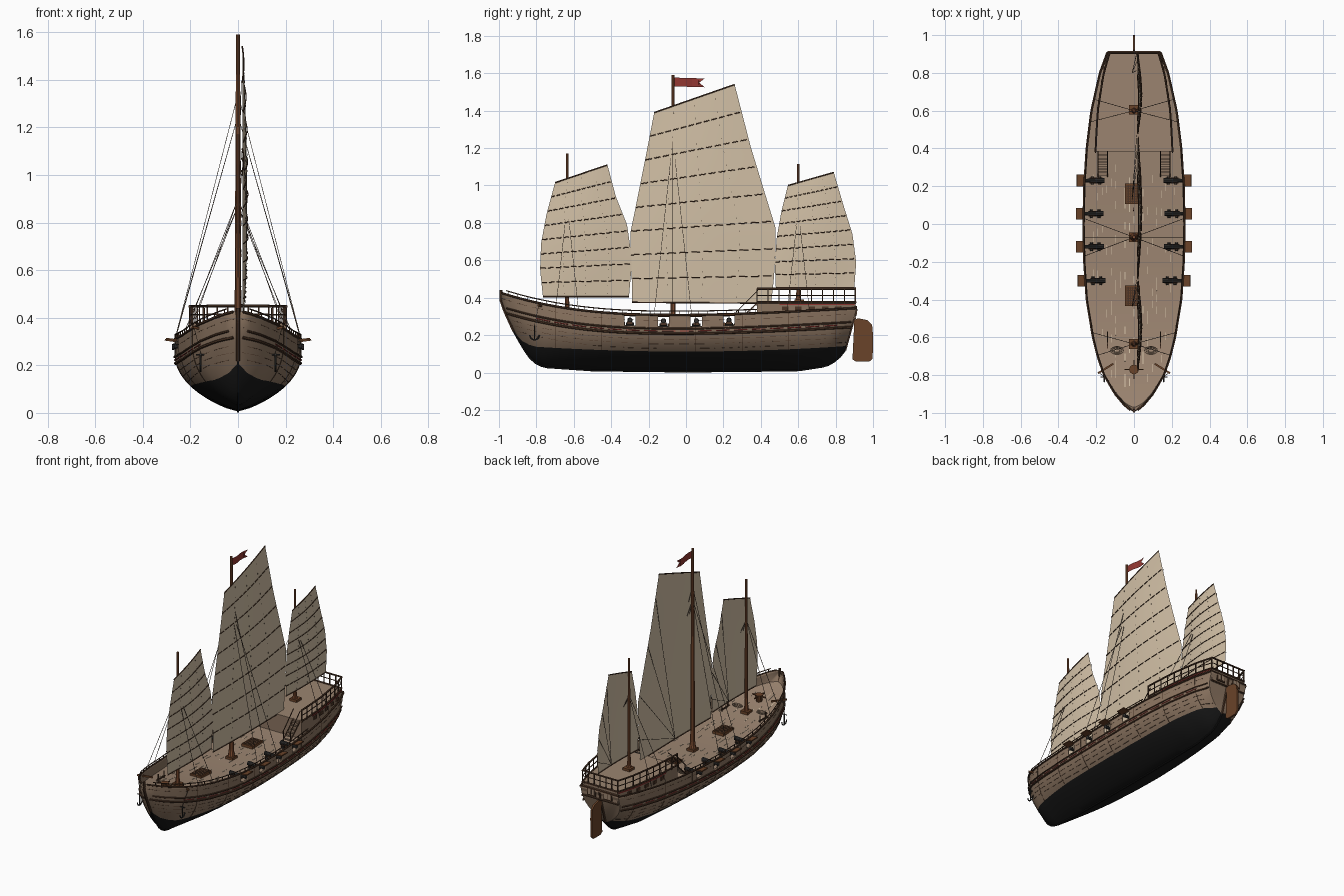
import bpy, bmesh, math, random
from mathutils import Vector, Matrix

random.seed(4)
if "Cube" in bpy.data.objects:
    bpy.data.objects.remove(bpy.data.objects["Cube"])


def material(name, *rgb):
    m = bpy.data.materials.new(name)
    m.use_nodes = True
    col = [(c / 255 / 12.92 if c < 11 else ((c / 255 + .055) / 1.055) ** 2.4) for c in rgb] + [1]
    m.diffuse_color = col
    m.node_tree.nodes["Principled BSDF"].inputs["Base Color"].default_value = col
    return m


SAIL = material("sail canvas", 210, 192, 166)
DECK = material("deck planks", 155, 132, 112)
HULL = material("hull planks", 140, 117, 97)
BLACK = material("tarred bottom", 24, 24, 24)
TRIM = material("dark trim", 76, 53, 38)
MAST = material("mast wood", 136, 83, 53)
WOOD = material("hatch wood", 106, 67, 41)
RED = material("red paint", 147, 56, 50)
IRON = material("gun iron", 50, 49, 48)
ROPE = material("rope", 88, 74, 62)


# Mesh helpers
def finish(bm, name, *mats, smooth=False):
    me = bpy.data.meshes.new(name)
    bm.to_mesh(me)
    bm.free()
    for m in mats:
        me.materials.append(m)
    if smooth:
        for p in me.polygons:
            p.use_smooth = True
        me.set_sharp_from_angle(angle=math.radians(35))
    ob = bpy.data.objects.new(name, me)
    bpy.context.collection.objects.link(ob)
    return ob


def box(bm, c, size, rot=Matrix()):
    bmesh.ops.create_cube(bm, size=1, matrix=Matrix.Translation(c) @ rot @ Matrix.Diagonal((*size, 1)))


def tube(bm, pts, r, n=6, r2=None):
    pts = [Vector(p) for p in pts]
    d = (pts[-1] - pts[0]).normalized()
    ref = Vector((1, 0, 0)) if abs(d.z) > .8 else Vector((0, 0, 1))
    rings = []
    for i, p in enumerate(pts):
        t = pts[min(i + 1, len(pts) - 1)] - pts[max(i - 1, 0)]
        a = t.cross(ref).normalized()
        b = a.cross(t).normalized()
        rad = r if r2 is None else r + (r2 - r) * i / (len(pts) - 1)
        angs = [math.tau * (k + .5) / n for k in range(n)]
        rings.append([bm.verts.new(p + rad * (a * math.cos(q) + b * math.sin(q))) for q in angs])
    for u, v in zip(rings, rings[1:]):
        for k in range(n):
            bm.faces.new((u[k], u[k - 1], v[k - 1], v[k]))
    bm.faces.new(rings[0])
    bm.faces.new(rings[-1][::-1])


def lerp(table, y):
    for (a, p), (b, q) in zip(table, table[1:]):
        if y <= b:
            return p + (q - p) * max(0, (y - a) / (b - a))
    return table[-1][1]


def span(a, b, n):
    return [a + (b - a) * i / n for i in range(n + 1)]


# Hull lines
BEAM = [(-1, 0), (-.96, .05), (-.9, .1), (-.8, .158), (-.7, .192), (-.6, .217), (-.4, .25), (-.2, .263),
        (0, .267), (.2, .263), (.4, .25), (.6, .225), (.8, .18), (.91, .14)]
KEEL = [(-1, .42), (-.97, .33), (-.92, .22), (-.87, .13), (-.82, .06), (-.76, .03), (-.5, .012), (0, .006),
        (.6, .012), (.75, .035), (.81, .07), (.85, .12)]
PORTS = (-.3, -.12, .055, .23)


def sheer(y):
    return .308 + (.122 * (-y) ** 2.7 if y < 0 else .042 * y ** 1.5)


def deck_z(y):
    return sheer(y) - .062


def water(y):
    return .112 + .04 * y * y + .45 * max(0, -y - .82)


def transom_y(z):
    return .85 + .28 * (z - .12)


def half(y, z):
    k = lerp(KEEL, y)
    t = min(1, max(0, (z - k) / ((sheer(y) - k) * .8)))
    return lerp(BEAM, y) * math.sin(math.pi / 2 * t ** .75)


def hull_line(sx, drop, y0=-.985, y1=.91, out=.001):
    ys = [y for y in span(y0, y1, 70)
          if sheer(y) - drop > lerp(KEEL, y) + .006 and y < transom_y(sheer(y) - drop) + .004]
    return [(sx * (half(y, sheer(y) - drop) + out), y, sheer(y) - drop) for y in ys]


# Hull shell with open gun ports and a raked flat transom
ys = sorted(set(span(-.99, .84, 48) + [.91] + [p + d for p in PORTS for d in (-.03, .03)]))
bm = bmesh.new()
rows = []
for y in ys:
    k, s = lerp(KEEL, y), sheer(y)
    wl = max(k, water(y))
    low = max(wl, s - .062)
    zs = [s, max(k, s - .012)] + span(low, wl, 5) + span(wl, k, 8)[1:]
    side = [(half(y, z), transom_y(z) if y == ys[-1] else y, z) for z in zs]
    rows.append([bm.verts.new(p) for p in side + [(-x, v, z) for x, v, z in side[-2::-1]]])
last = len(rows[0]) - 2
for i, (a, b) in enumerate(zip(rows, rows[1:])):
    mid = (ys[i] + ys[i + 1]) / 2
    for j in range(last + 1):
        depth = min(j, last - j)
        if depth == 1 and any(abs(mid - p) < .03 for p in PORTS):
            continue
        bm.faces.new((a[j], a[j + 1], b[j + 1], b[j])).material_index = int(depth >= 7)
bm.faces.new(rows[-1])
bmesh.ops.remove_doubles(bm, verts=bm.verts, dist=.0004)
hull = finish(bm, "hull", HULL, BLACK, smooth=True)
mod = hull.modifiers.new("planking", "SOLIDIFY")
mod.thickness, mod.offset = .006, -1

# Main deck and caulking
bm = bmesh.new()
edge = [[bm.verts.new((sx * max(.002, half(y, deck_z(y)) - .004), y, deck_z(y))) for sx in (1, -1)]
        for y in span(-.97, .88, 45)]
for a, b in zip(edge, edge[1:]):
    bm.faces.new((a[0], b[0], b[1], a[1]))
finish(bm, "main_deck", DECK)
bm = bmesh.new()
for i in range(130):
    y, x = random.uniform(-.88, .32), random.randint(-10, 10) * .024
    if abs(x) < half(y, deck_z(y)) - .03:
        tube(bm, [(x, v, deck_z(v)) for v in (y, y + .04)], .0025, 4)
finish(bm, "deck_caulking", SAIL)

# Wales, cap rail, plank seams and hull frames
bm, red, seams = bmesh.new(), bmesh.new(), bmesh.new()
for sx in (1, -1):
    for drop, r in ((0, .006), (.073, .005), (.1, .0065)):
        tube(bm, hull_line(sx, drop), r)
    tube(bm, hull_line(sx, -.02, -.96, .38, -.002), .003)
    for y in span(-.95, .37, 26):
        x = sx * (lerp(BEAM, y) - .002)
        tube(bm, [(x, y, sheer(y)), (x, y, sheer(y) + .02)], .003, 4)
    strake = hull_line(sx, .086, -.8, .88)
    for i in range(0, len(strake) - 3, 4):
        tube(red, strake[i:i + 4], .003)
    for drop in (.03, .13, .155, .18):
        seam = hull_line(sx, drop, out=0)
        for i in range(0, len(seam) - 2, 3):
            tube(seams, seam[i:i + 3], .0012, 4)
    for y in span(-.7, .8, 6):
        tube(seams, [(sx * half(y, z), y, z) for z in span(water(y), sheer(y), 8)], .0014, 4)
tube(bm, [(0, y, lerp(KEEL, y)) for y in span(-.99, -.92, 8)], .009)
tube(bm, [(0, -.988, .38), (0, -.988, .44)], .009)
tube(bm, [(-.14, .908, .35), (.14, .908, .35)], .008)
tube(bm, [(0, transom_y(z), z) for z in (.12, .34)], .008)
finish(bm, "wales_and_rails", TRIM)
finish(red, "red_strakes", RED)
finish(seams, "plank_seams", TRIM)
bm = bmesh.new()
tube(bm, [(0, y, lerp(KEEL, y)) for y in span(-.92, .85, 60)], .006)
finish(bm, "keel", BLACK)

# Guns, carriages and port lids
bm, car, lid = bmesh.new(), bmesh.new(), bmesh.new()
for sx in (1, -1):
    for y in PORTS:
        z, w = deck_z(y), lerp(BEAM, y)
        tube(bm, [(sx * (w - .105), y, z + .03), (sx * (w + .01), y, z + .03)], .014, 10, .009)
        tube(bm, [(sx * (w + .004), y, z + .03), (sx * (w + .012), y, z + .03)], .012, 10)
        box(car, (sx * (w - .06), y, z + .014), (.07, .03, .016))
        for dx in (-.08, -.04):
            tube(bm, [(sx * (w + dx), y - .022, z + .008), (sx * (w + dx), y + .022, z + .008)], .008, 8)
        box(lid, (sx * (w + .021), y, sheer(y) - .004), (.042, .062, .007), Matrix.Rotation(-sx * .15, 4, 'Y'))
finish(bm, "guns", IRON, smooth=True)
finish(car, "gun_carriages", TRIM)
finish(lid, "port_lids", WOOD)


# Stern cabin with raised deck
def cabin_side(sx, z, y0=.38, y1=.905, out=0.0):
    return [(sx * (lerp(BEAM, y) * (.81 + .19 * (y - .38)) + out), y, z) for y in span(y0, y1, 9)]


QZ = .375
bm = bmesh.new()
loop = cabin_side(1, QZ) + cabin_side(-1, QZ)[::-1]
hi = [bm.verts.new(p) for p in loop]
lo = [bm.verts.new((x, y, .25 + .07 * (y - .38))) for x, y, z in loop]
for i in range(len(loop)):
    bm.faces.new((lo[i - 1], lo[i], hi[i], hi[i - 1]))
bm.faces.new(lo)
bm.faces.new(hi).material_index = 1
bmesh.ops.recalc_face_normals(bm, faces=bm.faces)
finish(bm, "stern_cabin", HULL, DECK)

# Cabin rails, windows and stern panel
rail, win, pane, red = bmesh.new(), bmesh.new(), bmesh.new(), bmesh.new()
for sx in (1, -1):
    for x, y, z in cabin_side(sx, QZ):
        tube(rail, [(x, y, z - .01), (x, y, .448)], .004, 4)
    for z, r in ((QZ, .006), (.412, .003), (.448, .006)):
        tube(rail, cabin_side(sx, z), r)
    for x, y, z in cabin_side(sx, .342, .53, .85)[::2]:
        box(win, (x, y, z), (.009, .035, .022))
    tube(red, cabin_side(sx, .364, .5, .9, .002), .004, 4)
    box(win, (sx * .06, .908, .328), (.062, .008, .052))
    box(pane, (sx * .06, .91, .328), (.046, .008, .036))
    box(win, (sx * .06, .911, .328), (.004, .009, .036))
for z, r in ((QZ, .007), (.414, .003), (.45, .006), (.29, .006)):
    tube(rail, [(-.132, .905, z), (.132, .905, z)], r)
for x in span(-.13, .13, 6):
    tube(rail, [(x, .905, QZ), (x, .905, .45)], .004, 4)
finish(rail, "stern_railing", TRIM)
finish(win, "cabin_windows", TRIM)
finish(pane, "stern_window_panes", DECK)
finish(red, "cabin_red_trim", RED)

# Stairs to the raised deck
bm, step = bmesh.new(), bmesh.new()
for sx in (1, -1):
    for i in range(7):
        box(step, (sx * .165, .265 + i * .018, .265 + i * .016), (.046, .014, .005))
    for dx in (.14, .19):
        tube(bm, [(sx * dx, .25, .25), (sx * dx, .385, .375)], .004, 4)
        tube(bm, [(sx * dx, .27, .325), (sx * dx, .385, .44)], .003, 4)
        tube(bm, [(sx * dx, .28, .27), (sx * dx, .28, .335)], .003, 4)
finish(bm, "stair_rails", TRIM)
finish(step, "stair_treads", HULL)

# Hatches, mast collars, capstan and bow beams
bm, bars = bmesh.new(), bmesh.new()
for y in (.16, -.38):
    z = deck_z(y)
    box(bm, (-.008, y, z + .006), (.08, .11, .02))
    for i in range(-3, 4):
        box(bars, (-.008 + i * .01, y, z + .016), (.005, .095, .004))
        box(bars, (-.008, y + i * .014, z + .016), (.066, .005, .004))
z = deck_z(-.77)
tube(bm, [(0, -.77, z), (0, -.77, z + .045)], .018, 10, .026)
for a in (0, math.pi / 2):
    box(bm, (0, -.77, z + .035), (.1, .007, .007), Matrix.Rotation(a, 4, 'Z'))
for sx in (1, -1):
    tube(bm, [(sx * .11, -.74, .345), (sx * .19, -.79, .36)], .007, 4)
    tube(bars, [(sx * .14, -.66, .285), (sx * .14, -.57, .285)], .005, 4)
    for y in (-.64, -.58):
        tube(bars, [(sx * .14, y, .26), (sx * .14, y, .32)], .004, 4)
for y, z in ((-.635, deck_z(-.635)), (-.07, deck_z(-.07)), (.605, QZ)):
    box(bm, (0, y, z + .007), (.052, .052, .018))
finish(bm, "hatches_and_deck_gear", WOOD)
finish(bars, "gratings_and_pin_racks", TRIM)

# Anchors and rope coils
bm, coil, cable = bmesh.new(), bmesh.new(), bmesh.new()
for sx in (1, -1):
    x = sx * .157
    tube(bm, [(x, -.81, .25), (x, -.81, .175)], .004)
    tube(bm, [(x, -.81 + .025 * math.cos(a), .2 - .025 * math.sin(a)) for a in span(0, math.pi, 8)], .004)
    tube(bm, [(x - .02, -.81, .245), (x + .02, -.81, .245)], .003)
    tube(cable, [(x, -.81, .25), (sx * .185, -.787, .36)], .0015, 4)
    for r in (.013, .02, .027):
        ring = [(sx * .09 + r * 1.3 * math.cos(a), -.67 + r * .8 * math.sin(a), deck_z(-.67) + .005)
                for a in span(0, math.tau, 14)]
        tube(coil, ring, .0022, 5)
finish(bm, "anchors", IRON)
finish(coil, "rope_coils", HULL)
finish(cable, "anchor_cables", ROPE)

# Rudder
bm = bmesh.new()
outline = [(.89, .07), (.91, .058), (.98, .058), (.998, .075), (1, .2), (.995, .255), (.97, .28), (.92, .29), (.9, .28)]
sides = [[bm.verts.new((x, y, z)) for y, z in outline] for x in (-.006, .006)]
for f in sides:
    bm.faces.new(f)
for i in range(len(outline)):
    bm.faces.new((sides[0][i - 1], sides[0][i], sides[1][i], sides[1][i - 1]))
bmesh.ops.recalc_face_normals(bm, faces=bm.faces)
finish(bm, "rudder", WOOD)

# Rigs: mast y, base, top, radius, shroud height, luff and leech (z, y)
RIGS = {
    "fore": (-.635, .27, 1.17, .012, .9, [(1.015, -.7), (.85, -.745), (.69, -.775), (.55, -.78), (.405, -.765)],
             [(1.11, -.42), (.94, -.375), (.79, -.315), (.6, -.288), (.405, -.305)]),
    "main": (-.07, .25, 1.59, .015, 1.25,
             [(1.39, -.17), (1.13, -.22), (.88, -.27), (.75, -.297), (.62, -.298), (.5, -.29), (.375, -.288)],
             [(1.54, .26), (1.21, .345), (.915, .435), (.77, .48), (.635, .478), (.5, .47), (.37, .455)]),
    "mizzen": (.6, .37, 1.115, .011, .87, [(1, .545), (.86, .51), (.72, .485), (.58, .475), (.455, .48)],
               [(1.07, .79), (.9, .84), (.74, .89), (.59, .91), (.455, .9)]),
}


def sail_edge(pts, t):
    z = pts[0][0] + (pts[-1][0] - pts[0][0]) * t
    return lerp(pts[::-1], z), z


for rig, (my, z0, z1, r, zs, luff, leech) in RIGS.items():
    def on_sail(t, u, dx=0.0):
        (ya, za), (yb, zb) = sail_edge(luff, t), sail_edge(leech, t)
        return (.018 + dx + .02 * math.sin(math.pi * u) * math.sin(math.pi * min(1, t * .8 + .1)),
                ya + (yb - ya) * u, za + (zb - za) * u)
    us, ts = span(0, 1, 12), span(0, 1, 32)
    bm = bmesh.new()
    grid = [[bm.verts.new(on_sail(t, u)) for u in us] for t in ts]
    for a, b in zip(grid, grid[1:]):
        for i in range(12):
            bm.faces.new((a[i], b[i], b[i + 1], a[i + 1]))
    finish(bm, rig + "_sail", SAIL, smooth=True)
    # Battens and stitched seams lie on one face of the cloth, sheets on the other
    bm, ropes = bmesh.new(), bmesh.new()
    for t in (0, 1):
        tube(bm, [on_sail(t, u) for u in us], .0035)
    for i in range(1, 8):
        for u in us[:-1]:
            tube(bm, [on_sail(i / 8, u + d, .0035) for d in (.004, .064)], .0027)
        if i % 2:
            tube(ropes, [on_sail(i / 8, 1, -.004), (-.01, my + .2, luff[-1][0] + .03)], .0014, 4)
    for u in (.25, .5, .75):
        for t in ts[1:-1:2]:
            tube(ropes, [on_sail(t, u, .002), on_sail(t + .008, u, .002)], .0014, 4)
    finish(bm, rig + "_battens", TRIM)
    bm = bmesh.new()
    tube(bm, [(0, my, z0), (0, my, z1)], r, 10, r * .55)
    tube(bm, [(0, my, z0), (0, my, z0 + .06)], r * 1.5, 10, r)
    finish(bm, rig + "_mast", MAST, smooth=True)
    for sx in (1, -1):
        for dy in (-.06, .06) if rig != "main" else (-.1, 0, .1):
            y = my + dy
            tube(ropes, [(0, my, zs + (.09 if dy == 0 else 0)), (sx * lerp(BEAM, y), y, sheer(y))], .0016, 4)
    finish(ropes, rig + "_rigging", ROPE)

# Swallow-tailed flag
bm = bmesh.new()
top, low = [[bm.verts.new((.006 * math.sin(i * 1.3), -.07 + i * .034, z - .001 * i)) for i in range(6)]
            for z in (1.577, 1.53)]
mid = bm.verts.new((0, .07, 1.55))
for i in range(4):
    bm.faces.new((low[i], low[i + 1], top[i + 1], top[i]))
bm.faces.new((top[4], mid, top[5]))
bm.faces.new((low[4], low[5], mid))
bm.faces.new((low[4], mid, top[4]))
finish(bm, "flag", RED)
